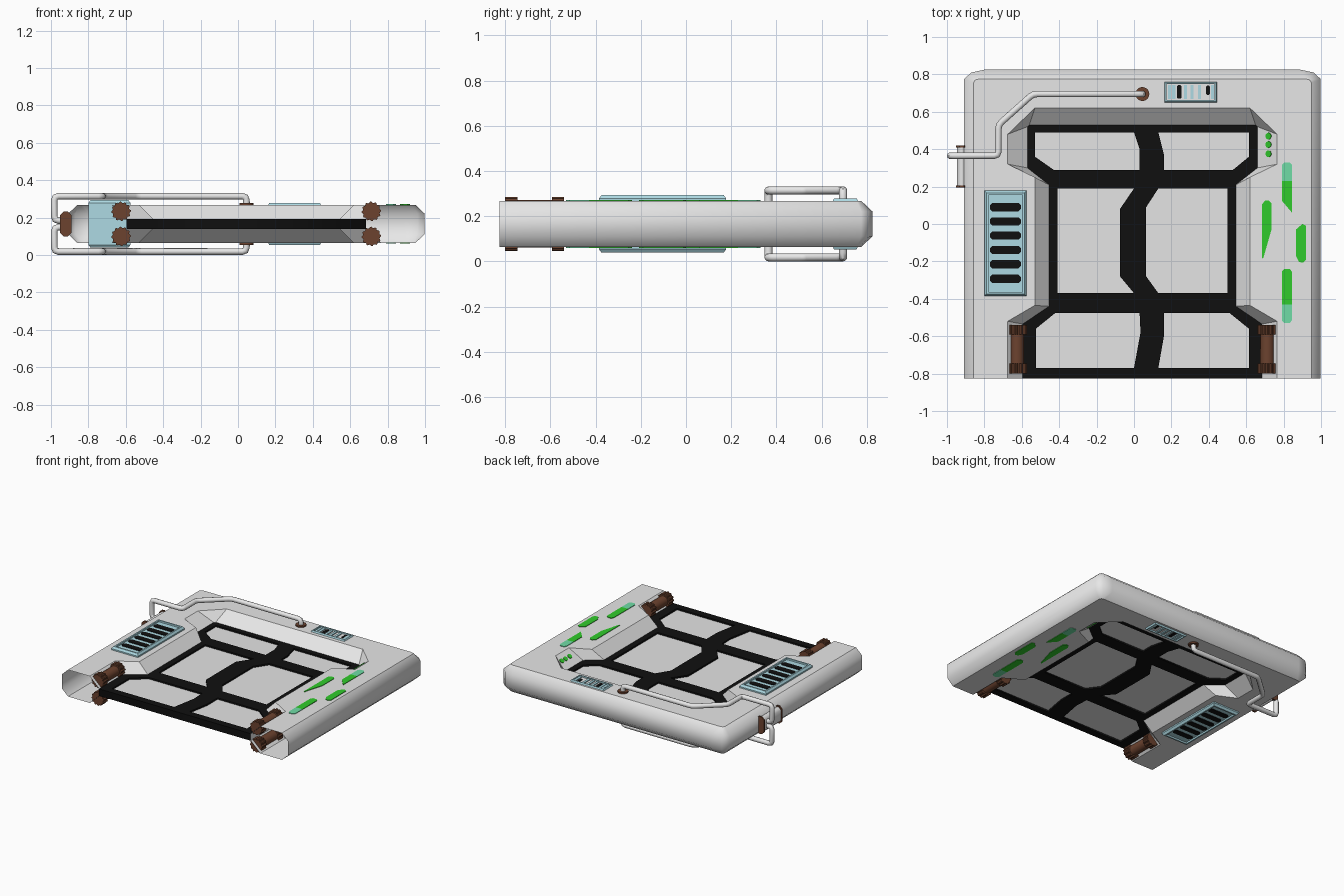
import bpy, bmesh, math
from mathutils import Matrix, Vector

if "Cube" in bpy.data.objects:
    bpy.data.objects.remove(bpy.data.objects["Cube"])

ZC, XC = 0.166, 0.045          # mid height, centre line of the opening
H, HB = 0.102, 0.027           # half thickness of frame and of door lattice


def material(name, r, g, b):
    m = bpy.data.materials.new(name)
    m.diffuse_color = (r, g, b, 1)
    m.use_nodes = True
    m.node_tree.nodes["Principled BSDF"].inputs["Base Color"].default_value = m.diffuse_color
    return m


GREY = material("light grey", 0.8, 0.8, 0.8)
PANE = material("pane grey", 0.78, 0.78, 0.78)
BLACK = material("black", 0.005, 0.005, 0.005)
BLUE = material("pale blue", 0.42, 0.70, 0.77)
BROWN = material("brown", 0.15, 0.055, 0.028)
GREEN = material("green", 0.03, 0.6, 0.025)
TEAL = material("pale green", 0.16, 0.72, 0.38)


def finish(name, bm, mat, smooth=None):
    bmesh.ops.recalc_face_normals(bm, faces=bm.faces)
    me = bpy.data.meshes.new(name)
    bm.to_mesh(me)
    bm.free()
    me.materials.append(mat)
    ob = bpy.data.objects.new(name, me)
    bpy.context.collection.objects.link(ob)
    if smooth:
        bpy.ops.object.select_all(action='DESELECT')
        ob.select_set(True)
        bpy.context.view_layer.objects.active = ob
        bpy.ops.object.shade_smooth_by_angle(angle=math.radians(smooth))
    return ob


def loft(bm, rings):
    """Closed rings of 3D points joined and capped."""
    vs = [[bm.verts.new(p) for p in r] for r in rings]
    n = len(vs[0])
    for a, b in zip(vs, vs[1:]):
        for i in range(n):
            bm.faces.new((a[i], a[(i + 1) % n], b[(i + 1) % n], b[i]))
    bm.faces.new(vs[0])
    bm.faces.new(vs[-1])


def prism(bm, pts, z0, z1):
    loft(bm, [[(x, y, z) for x, y in pts] for z in (z0, z1)])


def rect(x0, x1, y0, y1):
    return [(x0, y0), (x1, y0), (x1, y1), (x0, y1)]


def capsule(x0, x1, y0, y1, c):
    return [(x0 + c, y0), (x1 - c, y0), (x1, y0 + c), (x1, y1 - c),
            (x1 - c, y1), (x0 + c, y1), (x0, y1 - c), (x0, y0 + c)]


def plates(name, shapes, z, mat, t=0.004):
    """Thin plates on both the top and the underside."""
    bm = bmesh.new()
    for s in (1, -1):
        for pts in shapes:
            prism(bm, pts, ZC + s * (z - 0.003), ZC + s * (z + t))
    return finish(name, bm, mat)


# Frame: open-ended U shell with chamfered outside and sloped inside
def u_loop(half):
    return [(XC - x, y) for x, y in half] + [(XC + x, y) for x, y in reversed(half)]


in_top = u_loop([(.72, -.825), (.72, -.52), (.575, -.435), (.575, .25), (.72, .32), (.72, .48), (.575, .62)])
in_low = u_loop([(.64, -.825), (.64, -.535), (.50, -.44), (.50, .21), (.615, .30), (.615, .52), (.605, .53)])
out_mid = u_loop([(.953, -.825), (.953, .775), (.915, .81), (.845, .825)])
out_top = u_loop([(.903, -.825), (.903, .755), (.895, .77), (.875, .775)])

bm = bmesh.new()
sections = [(in_low, HB), (in_top, H), (out_top, H), (out_mid, 0.055),
            (out_mid, -0.055), (out_top, -H), (in_top, -H), (in_low, -HB)]
rows = [[bm.verts.new((x, y, ZC + z)) for x, y in pts] for pts, z in sections]
for k, (a, b) in enumerate(zip(rows, rows[1:] + rows[:1])):
    if k in (1, 5):                       # flat top and underside
        bm.faces.new(a + b[::-1])
        continue
    for i in range(len(a) - 1):
        f = bm.faces.new((a[i], a[i + 1], b[i + 1], b[i]))
        f.smooth = k in (2, 3, 4)
finish("door_frame", bm, GREY)

# Door lattice: filled outline with six window holes
holes = [
    [(-.53, .49), (0, .49), (.03, .40), (.03, .29), (-.43, .29), (-.53, .36)],
    [(.13, .49), (.615, .49), (.615, .36), (.53, .29), (.16, .29), (.16, .37)],
    [(-.41, .19), (0, .19), (-.075, .08), (-.075, -.28), (0, -.37), (-.41, -.37)],
    [(.13, .19), (.5, .19), (.5, -.37), (.13, -.37), (.065, -.28), (.065, .09)],
    [(-.42, -.475), (.03, -.475), (.035, -.58), (0, -.77), (-.525, -.77), (-.525, -.56)],
    [(.16, -.475), (.51, -.475), (.615, -.56), (.615, -.77), (.13, -.77), (.16, -.60)],
]
cu = bpy.data.curves.new("door_lattice", 'CURVE')
cu.dimensions, cu.fill_mode, cu.extrude = '2D', 'BOTH', HB
for pts in [in_low] + holes:
    sp = cu.splines.new('POLY')
    sp.points.add(len(pts) - 1)
    for p, (x, y) in zip(sp.points, pts):
        p.co = (x, y, 0, 1)
    sp.use_cyclic_u = True
cu.materials.append(BLACK)
lattice = bpy.data.objects.new("door_lattice", cu)
lattice.location.z = ZC
bpy.context.collection.objects.link(lattice)
bpy.context.view_layer.objects.active = lattice
lattice.select_set(True)
bpy.ops.object.convert(target='MESH')

# Window panes, slightly sunk in the lattice
bm = bmesh.new()
for pts in holes:
    prism(bm, pts, ZC - 0.015, ZC + 0.015)
finish("window_panes", bm, PANE)


# Vents: boxes through the frame with a bevelled rim and sunken grille
def vent(name, x0, x1, y0, y1, h, rim):
    bm = bmesh.new()
    prof = [(rim, h - 0.012), (rim, h), (rim * 0.5, h), (0, h - 0.015)]
    prof = prof + [(i, -z) for i, z in reversed(prof)]
    loft(bm, [[(x, y, ZC + z) for x, y in rect(x0 + i, x1 - i, y0 + i, y1 - i)] for i, z in prof])
    finish(name, bm, BLUE)


vent("large_vent", -.80, -.575, -.385, .178, 0.127, 0.022)
plates("large_vent_slots", [capsule(-.77, -.605, y - .022, y + .022, .012)
                            for y in (.09, .014, -.062, -.139, -.215, -.293)], 0.115, BLACK)
vent("small_vent", .16, .445, .648, .762, 0.113, 0.014)
plates("small_vent_bars", [rect(x - .009, x + .009, .667, .743)
                           for x in (.19, .213, .275, .31, .35, .42)], 0.101, BLUE, 0.008)
plates("small_vent_slots", [capsule(.23, .254, .67, .742, .006),
                            capsule(.386, .406, .69, .74, .006)], 0.101, BLACK)

# Status lights on the right post
plates("green_lights", [
    [(.79, .23), (.845, .23), (.845, .06), (.79, .125)],
    [(.685, .105), (.70, .125), (.722, .125), (.735, .11), (.735, -.03), (.692, -.18), (.685, -.185)],
    [(.865, -.03), (.90, 0), (.92, -.01), (.92, -.19), (.905, -.207), (.882, -.203), (.865, -.17)],
    [(.79, -.43), (.845, -.43), (.845, -.255), (.832, -.24), (.803, -.24), (.79, -.255)],
], H, GREEN)
plates("pale_lights", [
    [(.79, .23), (.845, .23), (.845, .315), (.832, .33), (.803, .33), (.79, .315)],
    [(.79, -.43), (.845, -.43), (.845, -.515), (.832, -.53), (.803, -.53), (.79, -.515)],
], H, TEAL)

# Three round lights on the inner slope
bm = bmesh.new()
for s in (1, -1):
    for y in (.47, .425, .375):
        m = Matrix.Translation((.72, y, ZC + s * 0.07)) @ Matrix.Rotation(-s * math.radians(35.5), 4, 'Y')
        bmesh.ops.create_cone(bm, cap_ends=True, segments=16, radius1=.018, radius2=.018, depth=.008, matrix=m)
finish("round_lights", bm, GREEN)


# Hinge rollers with toothed collars, turned along y
def gear(r, y, x, z, n=12):
    k = n * 4
    return [(x + math.cos(2 * math.pi * i / k) * (r if i % 4 < 2 else r * 0.88), y,
             z + math.sin(2 * math.pi * i / k) * (r if i % 4 < 2 else r * 0.88)) for i in range(k)]


for side, x in (("left", -.625), ("right", .713)):
    for level, s in (("upper", 1), ("lower", -1)):
        bm = bmesh.new()
        z = ZC + s * 0.067
        for a, b in ((-.80, -.745), (-.592, -.54)):
            loft(bm, [gear(.052, a, x, z), gear(.052, b, x, z)])
        m = Matrix.Translation((x, -.668, z)) @ Matrix.Rotation(math.pi / 2, 4, 'X')
        bmesh.ops.create_cone(bm, cap_ends=True, segments=24, radius1=.038, radius2=.038, depth=.2, matrix=m)
        finish(f"{side}_{level}_hinge_roller", bm, BROWN, 30)


# Pipe clamp on the left edge
def clamp(bm, w, h, c, y0, y1):
    loft(bm, [[(x - .921, y, z + ZC) for x, z in capsule(-w, w, -h, h, c)] for y in (y0, y1)])


bm = bmesh.new()
clamp(bm, .025, .058, .018, .20, .415)
finish("clamp_body", bm, GREY, 50)
bm = bmesh.new()
clamp(bm, .032, .066, .02, .195, .206)
clamp(bm, .032, .066, .02, .41, .421)
finish("clamp_caps", bm, BROWN)


# Pipes above and below, with rounded corners
def rounded(pts, d=0.022):
    out = [pts[0]]
    for p, q, r in zip(pts, pts[1:], pts[2:]):
        a, b = q + (p - q).normalized() * d, q + (r - q).normalized() * d
        out += [a, (a + b) / 4 + q / 2, b]
    return out + [pts[-1]]


for level, s in (("upper", 1), ("lower", -1)):
    path = [(.045, .695, .09), (.045, .695, .148), (-.54, .695, .148), (-.725, .53, .148),
            (-.725, .365, .148), (-.982, .365, .148), (-.982, .365, .018), (-.90, .365, .018)]
    path = rounded([Vector((x, y, ZC + s * z)) for x, y, z in path])
    cu = bpy.data.curves.new(f"{level}_pipe", 'CURVE')
    cu.dimensions, cu.bevel_depth, cu.bevel_resolution, cu.use_fill_caps = '3D', 0.018, 3, True
    sp = cu.splines.new('POLY')
    sp.points.add(len(path) - 1)
    for p, co in zip(sp.points, path):
        p.co = (*co, 1)
    cu.materials.append(GREY)
    ob = bpy.data.objects.new(f"{level}_pipe", cu)
    bpy.context.collection.objects.link(ob)
    bpy.ops.object.select_all(action='DESELECT')
    ob.select_set(True)
    bpy.context.view_layer.objects.active = ob
    bpy.ops.object.convert(target='MESH')
    bpy.ops.object.shade_smooth_by_angle(angle=math.radians(40))
    # Flange where the pipe enters the frame
    bm = bmesh.new()
    bmesh.ops.create_cone(bm, cap_ends=True, segments=24, radius1=.037, radius2=.037, depth=.02,
                          matrix=Matrix.Translation((.045, .695, ZC + s * H)))
    finish(f"{level}_pipe_flange", bm, BROWN, 30)
